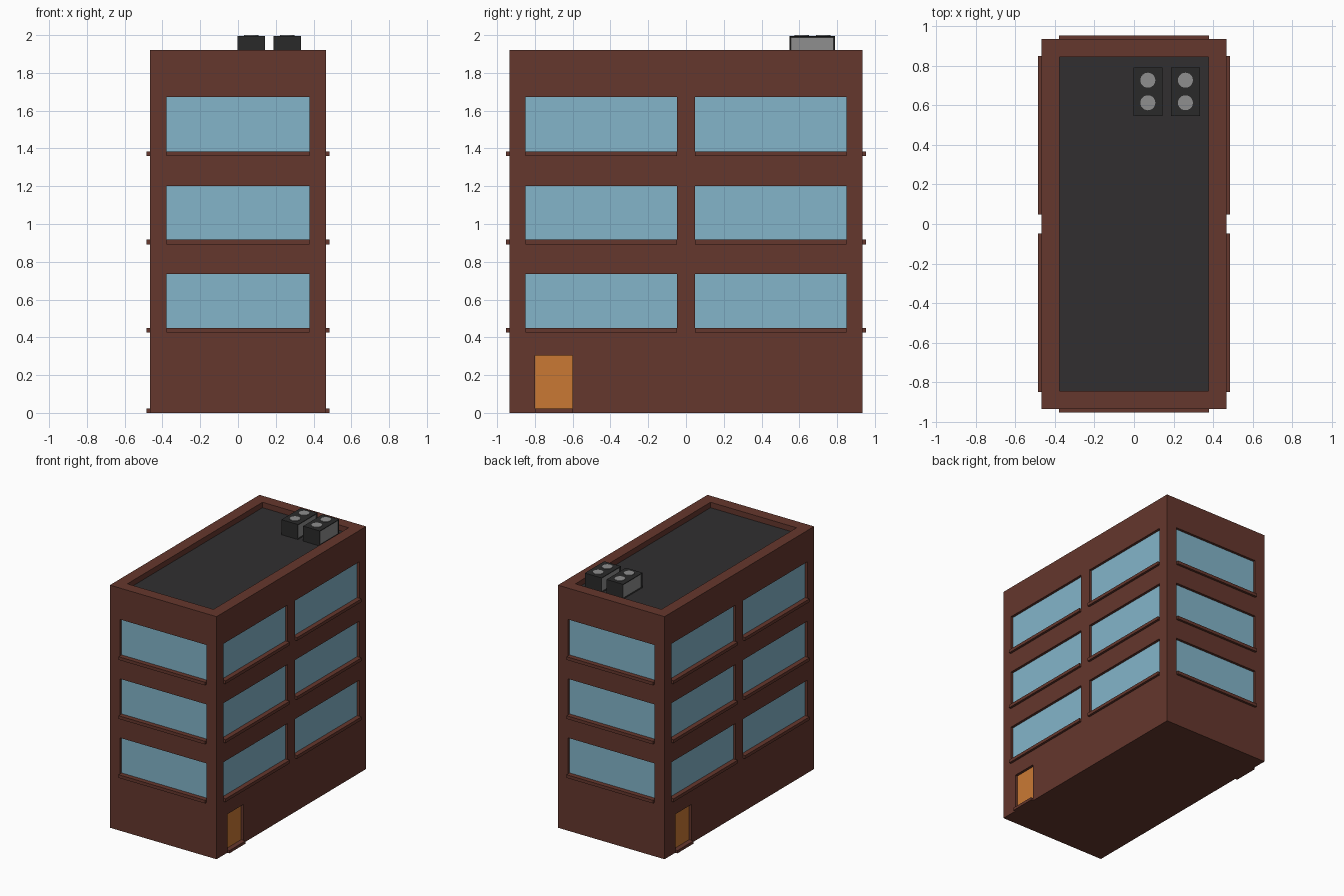
import bpy, bmesh
from math import radians
from mathutils import Matrix, Vector

if "Cube" in bpy.data.objects:
    bpy.data.objects.remove(bpy.data.objects["Cube"])


def material(name, rgb):
    m = bpy.data.materials.new(name)
    lin = [(c / 255 / 12.92) if c < 11 else ((c / 255 + 0.055) / 1.055) ** 2.4 for c in rgb]
    m.diffuse_color = (*lin, 1)
    m.use_nodes = True
    m.node_tree.nodes["Principled BSDF"].inputs["Base Color"].default_value = m.diffuse_color
    return m


BRICK = material("brick", (101, 55, 45))
GLASS = material("glass", (131, 181, 202))
DOOR = material("door_orange", (202, 121, 52))
ROOF = material("roof_dark", (49, 47, 48))
METAL = material("metal_dark", (42, 42, 42))
GREY = material("metal_grey", (142, 142, 142))


def add_box(bm, lo, hi, rot=Matrix.Identity(4)):
    lo, hi = Vector(lo), Vector(hi)
    m = rot @ Matrix.Translation((lo + hi) / 2) @ Matrix.Diagonal((*(hi - lo), 1))
    return bmesh.ops.create_cube(bm, size=1, matrix=m)["verts"]


def finish(bm, name, *mats):
    me = bpy.data.meshes.new(name)
    bm.to_mesh(me)
    bm.free()
    for m in mats:
        me.materials.append(m)
    ob = bpy.data.objects.new(name, me)
    bpy.context.collection.objects.link(ob)
    return ob


HX, HY, TOP = 0.467, 0.935, 1.92
FLOOR = 1.875
RECESS, OUT = 0.022, 0.018
STOREYS = [(0.45, 0.735), (0.917, 1.202), (1.384, 1.672)]

shell, cuts, panes, sills, doors, steps = (bmesh.new() for _ in range(6))

# Building block and roof recess
add_box(shell, (-HX, -HY, 0), (HX, HY, TOP))
add_box(cuts, (-0.377, -0.845, FLOOR), (0.377, 0.845, TOP + 0.1))

# Each wall is laid out as if it were the front, then turned into place
for side in range(4):
    rot = Matrix.Rotation(radians(90 * side), 4, 'Z')
    long_wall = side % 2 == 1
    d = HX if long_wall else HY
    back = -d + RECESS
    spans = [(-0.85, -0.047), (0.047, 0.85)] if long_wall else [(-0.378, 0.378)]
    for z0, z1 in STOREYS:
        for u0, u1 in spans:
            add_box(cuts, (u0, -d - 0.1, z0 - 0.01), (u1, back, z1), rot)
            add_box(panes, (u0, back - 0.002, z0 - 0.01), (u1, back + 0.004, z1), rot)
            add_box(sills, (u0, -d - OUT, z0 - 0.025), (u1, back, z0), rot)
    if long_wall:
        add_box(cuts, (-0.8, -d - 0.1, 0.01), (-0.6, back, 0.305), rot)
        add_box(doors, (-0.8, back - 0.002, 0.01), (-0.6, back + 0.004, 0.305), rot)
        add_box(steps, (-0.8, -d - OUT, 0), (-0.6, back, 0.022), rot)

building = finish(shell, "building_walls", BRICK)
cutter = finish(cuts, "opening_cutter", BRICK)
cutter.hide_render = True
cutter.hide_viewport = True
mod = building.modifiers.new("openings", 'BOOLEAN')
mod.operation, mod.solver, mod.object = 'DIFFERENCE', 'EXACT', cutter

finish(panes, "window_panes", GLASS)
finish(sills, "window_sills", BRICK)
finish(doors, "doors", DOOR)
finish(steps, "door_steps", BRICK)

# Roof surface
roof = bmesh.new()
add_box(roof, (-0.377, -0.845, FLOOR - 0.005), (0.377, 0.845, FLOOR + 0.002))
finish(roof, "roof_surface", ROOF)

# Rooftop cooling units: recessed grey side grilles, two fans on top
for i, x in enumerate((0.07, 0.26)):
    unit = bmesh.new()
    add_box(unit, (x - 0.073, 0.547, FLOOR), (x + 0.073, 0.79, 1.996))
    unit.normal_update()
    grilles = [f for f in unit.faces if abs(f.normal.x) > 0.9]
    bmesh.ops.inset_individual(unit, faces=grilles, thickness=0.012, depth=-0.006)
    for f in grilles:
        f.material_index = 1
    finish(unit, f"cooling_unit_{i + 1}", METAL, GREY)
    fans = bmesh.new()
    for y in (0.613, 0.727):
        bmesh.ops.create_cone(fans, cap_ends=True, segments=24, radius1=0.038, radius2=0.038,
                              depth=0.01, matrix=Matrix.Translation((x, y, 1.995)))
    finish(fans, f"cooling_fans_{i + 1}", GREY)
